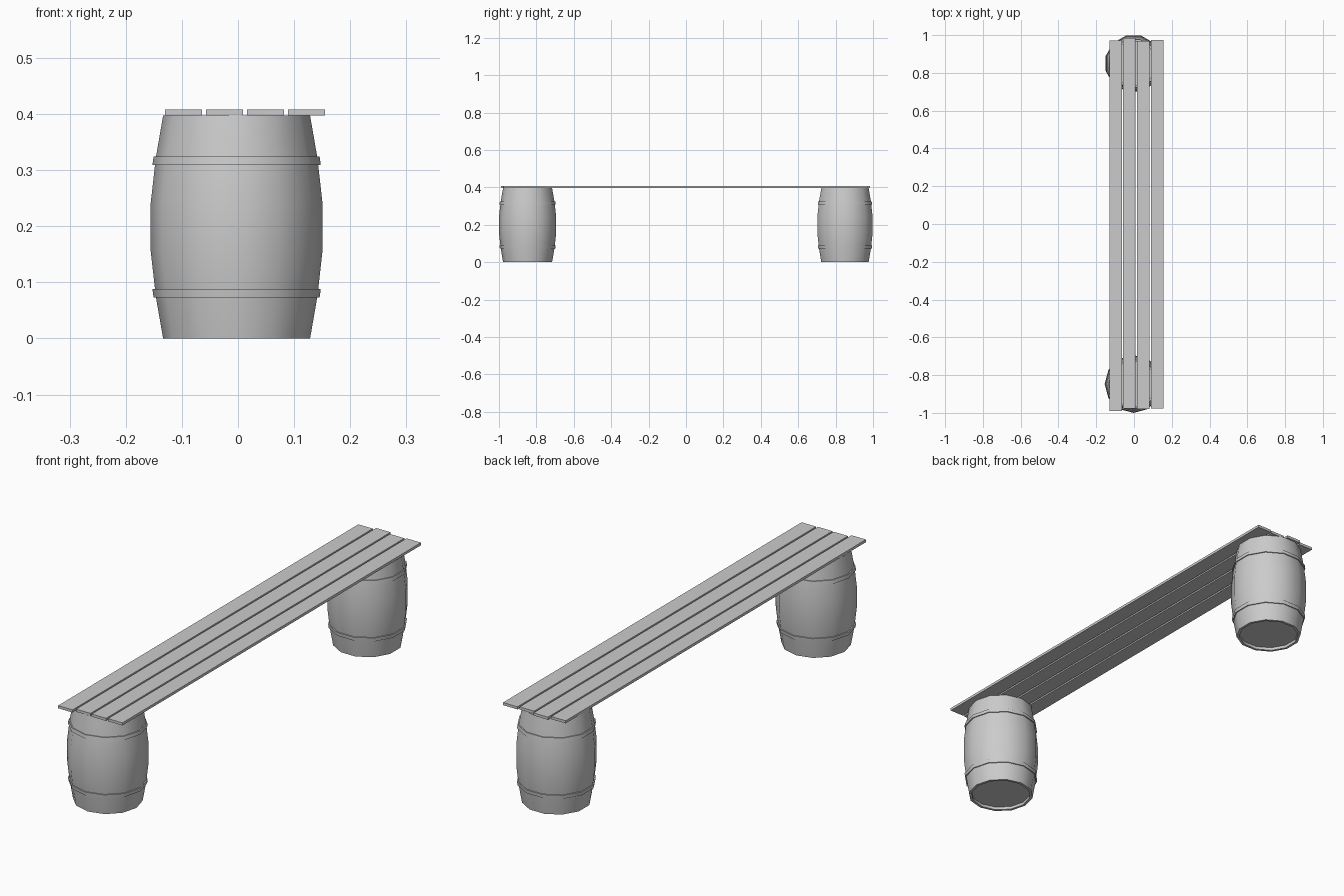
import bpy, bmesh, math

if "Cube" in bpy.data.objects:
    bpy.data.objects.remove(bpy.data.objects["Cube"])

SIDES = 12


def lathe(name, profile, loc, turn, closed=False):
    """Revolve an (r, z) profile about z; open profiles get flat end caps."""
    bm = bmesh.new()
    rings = []
    for r, z in profile:
        ring = []
        for i in range(SIDES):
            a = turn + 2 * math.pi * i / SIDES
            ring.append(bm.verts.new((r * math.cos(a), r * math.sin(a), z)))
        rings.append(ring)
    n = len(rings)
    for k in range(n if closed else n - 1):
        lo, hi = rings[k], rings[(k + 1) % n]
        for i in range(SIDES):
            j = (i + 1) % SIDES
            bm.faces.new((lo[i], lo[j], hi[j], hi[i]))
    if not closed:
        bm.faces.new(rings[0][::-1])
        bm.faces.new(rings[-1])
    bmesh.ops.recalc_face_normals(bm, faces=bm.faces)
    mesh = bpy.data.meshes.new(name)
    bm.to_mesh(mesh)
    bm.free()
    ob = bpy.data.objects.new(name, mesh)
    bpy.context.collection.objects.link(ob)
    ob.location = loc
    bpy.ops.object.select_all(action='DESELECT')
    ob.select_set(True)
    bpy.context.view_layer.objects.active = ob
    bpy.ops.object.shade_smooth_by_angle(angle=math.radians(40))
    return ob


# Barrel half profile, bottom recess to belly, mirrored to the top
H = 0.397
half = [(0.120, 0.012), (0.120, 0.0), (0.131, 0.0), (0.144, 0.075), (0.153, 0.155)]
barrel_profile = half + [(r, H - z) for r, z in reversed(half)]

# Hoop cross-section follows the barrel's slope
hoop = [(0.140, 0.073), (0.148, 0.073), (0.150, 0.088), (0.142, 0.088)]

for label, y, turn in (("front", -0.847, 0.0), ("back", 0.85, math.pi / SIDES)):
    loc = (-0.0025, y, 0)
    lathe(label + "_barrel", barrel_profile, loc, turn)
    lathe(label + "_lower_hoop", hoop, loc, turn, True)
    lathe(label + "_upper_hoop", [(r, H - z) for r, z in hoop], loc, turn, True)

# Planks laid across the barrels, ends slightly uneven
for i, (y0, y1) in enumerate([(-0.99, 0.972), (-0.977, 0.984), (-0.979, 0.970), (-0.977, 0.974)]):
    bpy.ops.mesh.primitive_cube_add(size=1, location=(-0.097 + 0.073 * i, (y0 + y1) / 2, 0.403))
    plank = bpy.context.object
    plank.name = f"plank_{i + 1}"
    plank.scale = (0.066, y1 - y0, 0.011)
